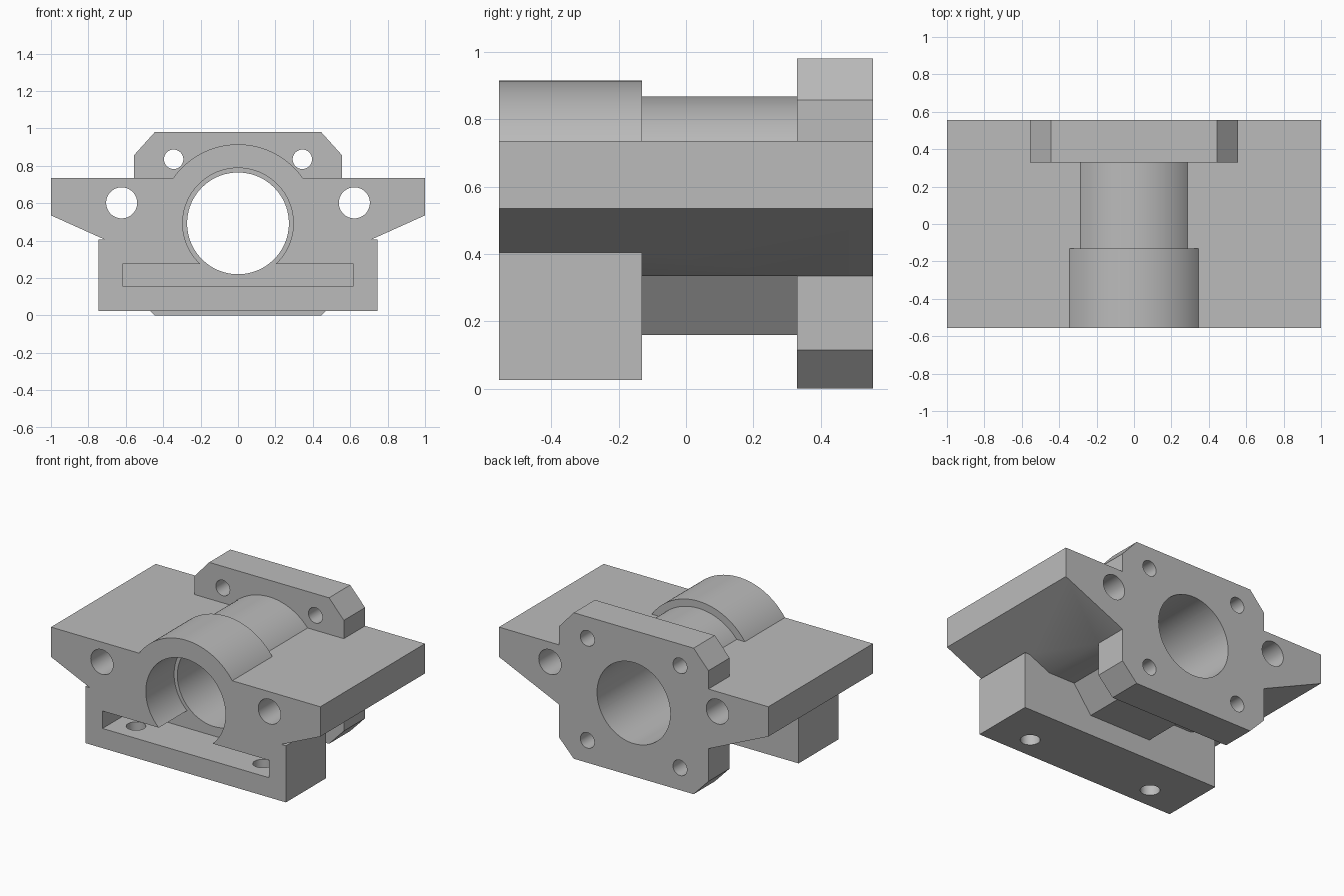
import bpy, bmesh, math

if "Cube" in bpy.data.objects:
    bpy.data.objects.remove(bpy.data.objects["Cube"])

BORE_Z = 0.4925            # height of the main bore axis
FRONT, BACK = -0.555, 0.555

metal = bpy.data.materials.new("light_grey")
metal.diffuse_color = (0.5, 0.5, 0.5, 1)
metal.use_nodes = True
metal.node_tree.nodes["Principled BSDF"].inputs["Base Color"].default_value = metal.diffuse_color


def prism(name, profile, y0, y1):
    """Extrude an (x, z) outline along y."""
    bm = bmesh.new()
    face = bm.faces.new([bm.verts.new((x, y0, z)) for x, z in profile])
    out = bmesh.ops.extrude_face_region(bm, geom=[face])
    moved = [v for v in out["geom"] if isinstance(v, bmesh.types.BMVert)]
    bmesh.ops.translate(bm, verts=moved, vec=(0, y1 - y0, 0))
    bmesh.ops.recalc_face_normals(bm, faces=bm.faces)
    mesh = bpy.data.meshes.new(name)
    bm.to_mesh(mesh)
    bm.free()
    obj = bpy.data.objects.new(name, mesh)
    mesh.materials.append(metal)
    bpy.context.collection.objects.link(obj)
    return obj


def arc(cx, cz, r, a0=0, a1=360, n=64):
    count = n if a1 - a0 == 360 else n + 1
    angles = [math.radians(a0 + (a1 - a0) * i / n) for i in range(count)]
    return [(cx + r * math.cos(a), cz + r * math.sin(a)) for a in angles]


def mirrored(half):
    """Close a right-hand outline (bottom to top) with its mirror image."""
    return half + [(-x, z) for x, z in reversed(half)]


def box(x, z0, z1):
    return mirrored([(x, z0), (x, z1)])


def combine(target, part, operation):
    mod = target.modifiers.new("combine", 'BOOLEAN')
    mod.operation, mod.solver, mod.object = operation, 'EXACT', part
    bpy.context.view_layer.objects.active = target
    bpy.ops.object.modifier_apply(modifier=mod.name)
    bpy.data.objects.remove(part)


# Winged plate with sloped undersides
body = prism("bearing_carriage", mirrored([(0.555, 0.335), (1, 0.535), (1, 0.735)]), FRONT, BACK)

solids = [
    # Front clamp block and its raised collar
    prism("front_block", box(0.745, 0.025, 0.405), FRONT, -0.13),
    prism("front_collar", arc(0, BORE_Z, 0.4225, 20, 160), FRONT, -0.13),
    # Middle hub with tapered underside and round top
    prism("middle_hub", [(-0.36, 0.335), (-0.23, 0.16), (0.23, 0.16), (0.36, 0.335)]
          + arc(0, BORE_Z, 0.375, 20, 160), -0.2, 0.4),
    # Chamfered rear flange
    prism("rear_flange", mirrored([(0.445, 0), (0.555, 0.115), (0.555, 0.858), (0.445, 0.98)]),
          0.33, BACK),
]
for part in solids:
    combine(body, part, 'UNION')

cutters = [
    # Main bore, front counterbore and nut slot
    prism("main_bore", arc(0, BORE_Z, 0.272, n=96), -0.7, 0.7),
    prism("counterbore", arc(0, BORE_Z, 0.296, n=96), -0.7, -0.255),
    prism("slot", box(0.617, 0.157, 0.274), -0.7, -0.255),
]
for side in (-1, 1):
    # Guide rod holes and flange bolt holes
    cutters.append(prism("rod_hole", arc(side * 0.622, 0.602, 0.083), -0.7, 0.7))
    for z in (0.15, 0.835):
        cutters.append(prism("bolt_hole", arc(side * 0.344, z, 0.052, n=32), 0.25, 0.7))
    # Vertical screw holes through the slot floor
    bpy.ops.mesh.primitive_cylinder_add(vertices=32, radius=0.06, depth=0.3,
                                        location=(side * 0.47, -0.41, 0.07))
    cutters.append(bpy.context.object)
for part in cutters:
    combine(body, part, 'DIFFERENCE')

# Round surfaces smooth, machined edges sharp
body.data.materials.clear()
body.data.materials.append(metal)
for poly in body.data.polygons:
    poly.material_index = 0
bpy.ops.object.select_all(action='DESELECT')
body.select_set(True)
bpy.context.view_layer.objects.active = body
bpy.ops.object.shade_smooth_by_angle(angle=math.radians(30))
